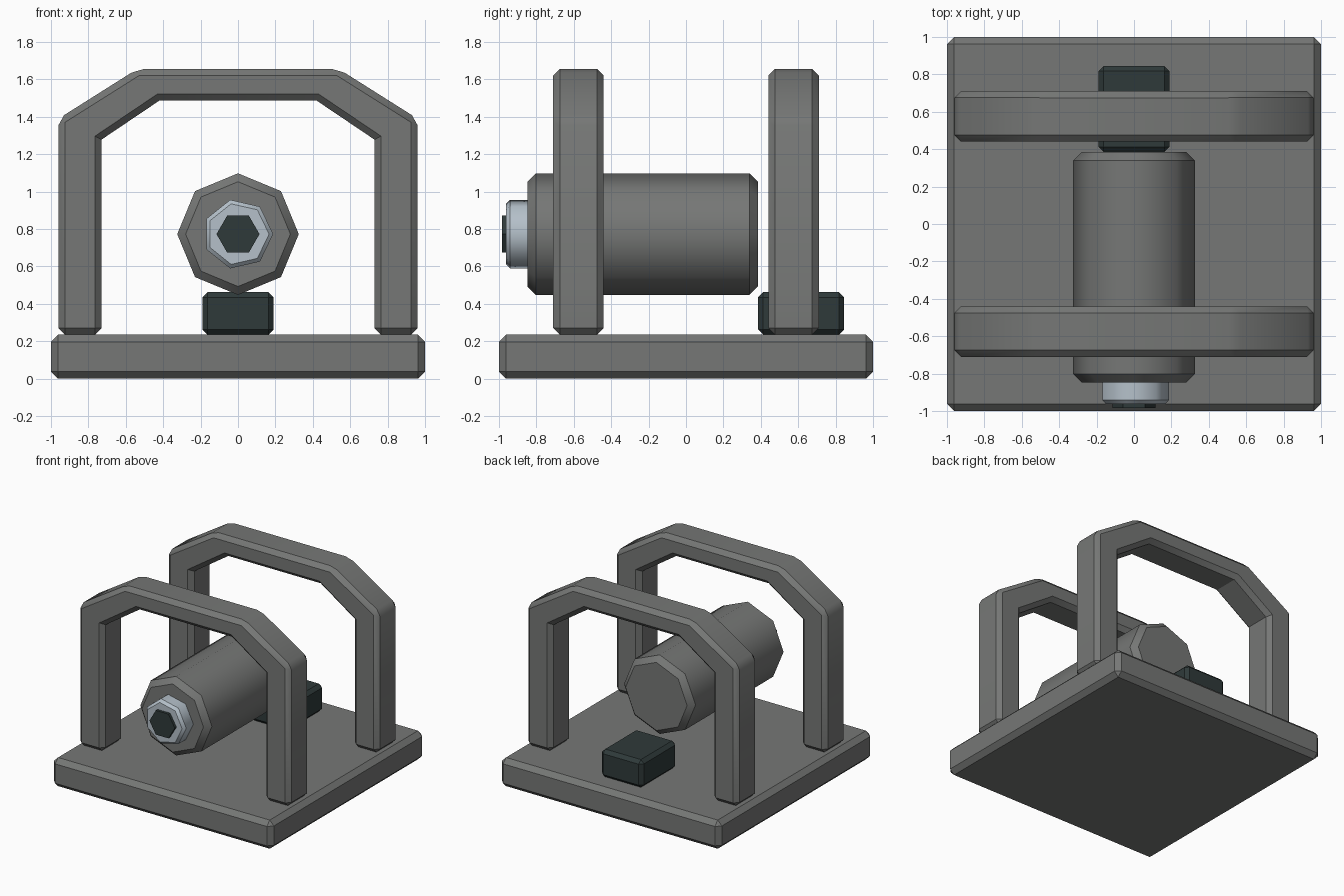
import bpy, bmesh, math
from mathutils import Matrix, Vector

if "Cube" in bpy.data.objects:
    bpy.data.objects.remove(bpy.data.objects["Cube"])


def material(name, rgb):
    m = bpy.data.materials.new(name)
    m.diffuse_color = (*rgb, 1)
    m.use_nodes = True
    m.node_tree.nodes["Principled BSDF"].inputs["Base Color"].default_value = m.diffuse_color
    return m


GREY = material("grey metal", (0.18, 0.185, 0.18))
STEEL = material("pale steel", (0.46, 0.53, 0.59))
DARK = material("dark slate", (0.028, 0.042, 0.042))


def finish(name, bm, mat):
    bmesh.ops.recalc_face_normals(bm, faces=bm.faces)
    me = bpy.data.meshes.new(name)
    bm.to_mesh(me)
    bm.free()
    me.materials.append(mat)
    ob = bpy.data.objects.new(name, me)
    bpy.context.collection.objects.link(ob)
    return ob


def chamfer(bm, width):
    """Cut a flat chamfer on the outward edges only."""
    bmesh.ops.recalc_face_normals(bm, faces=bm.faces)
    edges = [e for e in bm.edges if e.calc_face_angle_signed() > math.radians(30)]
    bmesh.ops.bevel(bm, geom=edges, offset=width, offset_type='OFFSET',
                    segments=1, profile=0.5, affect='EDGES')


def box(name, lo, hi, width, mat):
    lo, hi = Vector(lo), Vector(hi)
    bm = bmesh.new()
    bmesh.ops.create_cube(bm, size=1, matrix=Matrix.Translation((lo + hi) / 2)
                          @ Matrix.Diagonal((*(hi - lo), 1)))
    chamfer(bm, width)
    return finish(name, bm, mat)


def arch(name, y0, y1):
    half = [(0.73, 0.235), (0.96, 0.235), (0.96, 1.39), (0.54, 1.655)]
    inner = [(0.42, 1.487), (0.73, 1.278)]
    outline = (half + [(-x, z) for x, z in reversed(half)]
               + [(-x, z) for x, z in reversed(inner)] + inner)
    bm = bmesh.new()
    face = bm.faces.new([bm.verts.new((x, y0, z)) for x, z in outline])
    ext = bmesh.ops.extrude_face_region(bm, geom=[face], use_keep_orig=True)
    bmesh.ops.translate(bm, vec=(0, y1 - y0, 0),
                        verts=[g for g in ext["geom"] if isinstance(g, bmesh.types.BMVert)])
    chamfer(bm, 0.035)
    ob = finish(name, bm, GREY)
    ob.data.shade_smooth()
    ob.data.set_sharp_from_angle(angle=math.radians(32.5))
    return ob


def drum(name, sides, rings, mat, smooth=True, zc=0.773):
    """Stack of polygon rings (y, radius) along y, capped at both ends."""
    bm = bmesh.new()
    loops = []
    for y, r in rings:
        loops.append([bm.verts.new((r * math.cos(a), y, zc + r * math.sin(a)))
                      for a in (math.tau * i / sides for i in range(sides))])
    for a, b in zip(loops, loops[1:]):
        for i in range(sides):
            j = (i + 1) % sides
            bm.faces.new((a[i], a[j], b[j], b[i])).smooth = smooth
    for loop in (loops[0], loops[-1]):
        bm.faces.new(loop)
    # rings stay crisp, lengthwise edges are smooth
    for e in bm.edges:
        e.smooth = abs(e.verts[0].co.y - e.verts[1].co.y) > 1e-5
    return finish(name, bm, mat)


# base plate
box("base_plate", (-1, -1, 0), (1, 1, 0.235), 0.038, GREY)

# two roll-bar arches
arch("front_arch", -0.71, -0.44)
arch("back_arch", 0.44, 0.71)

# horizontal barrel with nozzle collar and dark bore
drum("barrel", 8, [(-0.848, 0.28), (-0.803, 0.325), (0.34, 0.325), (0.385, 0.28)], GREY)
drum("nozzle_collar", 7, [(-0.963, 0.166), (-0.94, 0.188), (-0.84, 0.188)], STEEL)
drum("nozzle_bore", 6, [(-0.985, 0.115), (-0.95, 0.115)], DARK, smooth=False)

# small block behind the barrel
box("rear_block", (-0.19, 0.385, 0.235), (0.19, 0.845, 0.463), 0.028, DARK)
